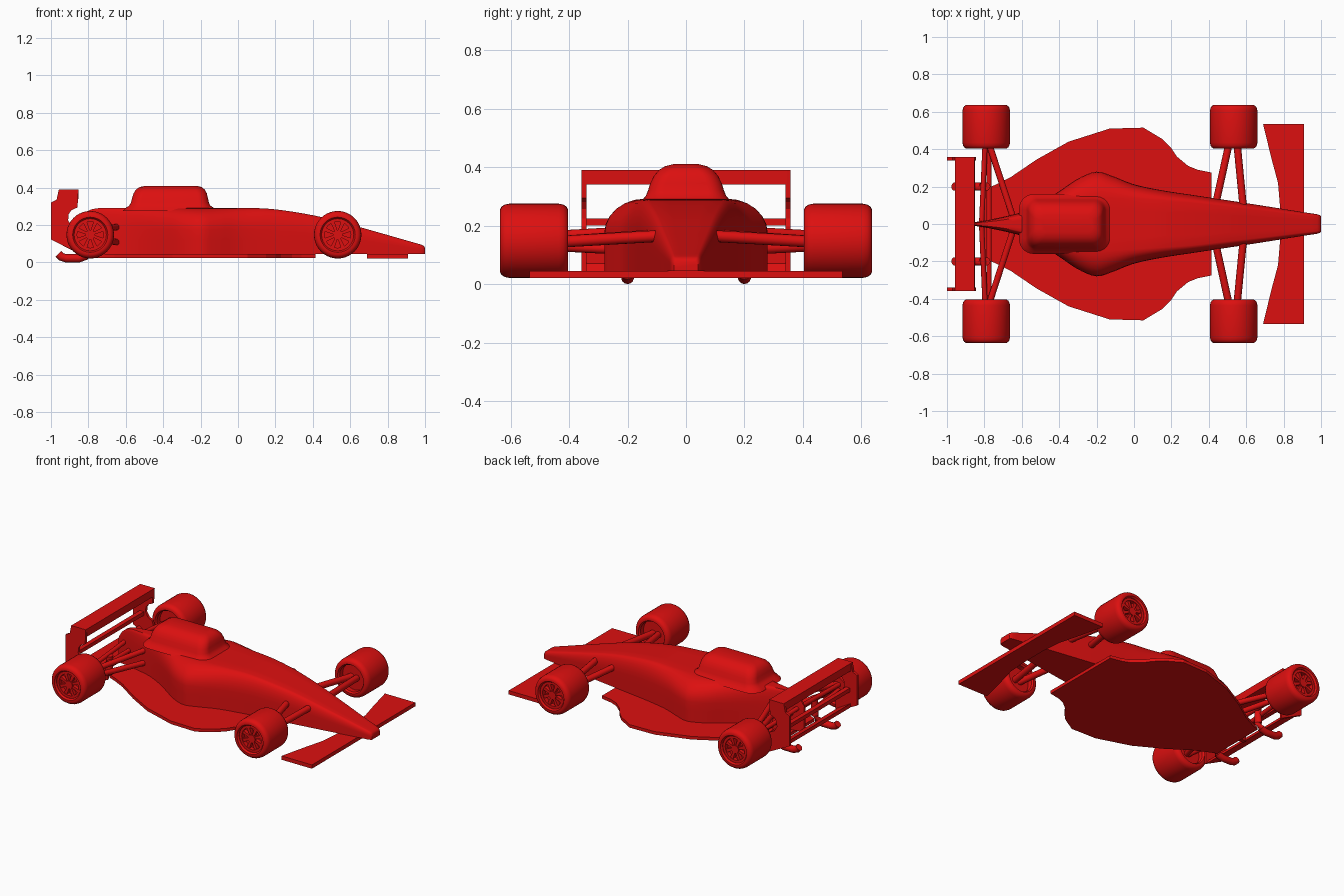
import bpy, bmesh, math
from mathutils import Vector

if "Cube" in bpy.data.objects:
    bpy.data.objects.remove(bpy.data.objects["Cube"])

red = bpy.data.materials.new("racing_red")
red.diffuse_color = (0.72, 0.005, 0.005, 1)
red.use_nodes = True
red.node_tree.nodes["Principled BSDF"].inputs["Base Color"].default_value = red.diffuse_color


def make(name, verts, faces, smooth=35):
    """Mesh object with consistent normals; smooth shading below the given angle."""
    me = bpy.data.meshes.new(name)
    me.from_pydata(verts, [], faces)
    bm = bmesh.new()
    bm.from_mesh(me)
    bmesh.ops.recalc_face_normals(bm, faces=bm.faces)
    bm.to_mesh(me)
    bm.free()
    me.materials.append(red)
    ob = bpy.data.objects.new(name, me)
    bpy.context.collection.objects.link(ob)
    if smooth:
        bpy.ops.object.select_all(action='DESELECT')
        ob.select_set(True)
        bpy.context.view_layer.objects.active = ob
        bpy.ops.object.shade_smooth_by_angle(angle=math.radians(smooth))
    return ob


def loft(name, rings, caps=True, smooth=35):
    """Skin a list of closed rings of equal length."""
    n = len(rings[0])
    verts = [p for r in rings for p in r]
    faces = [(i * n + j, i * n + (j + 1) % n, (i + 1) * n + (j + 1) % n, (i + 1) * n + j)
             for i in range(len(rings) - 1) for j in range(n)]
    if caps:
        faces += [tuple(range(n)), tuple(range(len(verts) - n, len(verts)))]
    return make(name, verts, faces, smooth)


def tube(name, pts, r, n=14):
    """Round bar following a path."""
    pts = [Vector(p) for p in pts]
    rings = []
    for i, p in enumerate(pts):
        d = (pts[min(i + 1, len(pts) - 1)] - pts[max(i - 1, 0)]).normalized()
        u = d.cross(Vector((0.3, 0.2, 1))).normalized()
        v = d.cross(u)
        rings.append([p + r * (u * math.cos(a) + v * math.sin(a))
                      for a in (2 * math.pi * k / n for k in range(n))])
    return loft(name, rings, smooth=50)


def plate_z(name, outline, z0, z1):
    return loft(name, [[(x, y, z) for x, y in outline] for z in (z0, z1)], smooth=0)


def plate_y(name, outline, y0, y1):
    return loft(name, [[(x, y, z) for x, z in outline] for y in (y0, y1)], smooth=0)


def both_sides(half):
    return half + [(x, -y) for x, y in reversed(half)]


def sample(keys, x):
    """Catmull-Rom interpolation of rows keyed by their first value."""
    i = max(k for k in range(len(keys) - 1) if keys[k][0] <= x + 1e-9)
    k0, k1, k2, k3 = (keys[min(max(j, 0), len(keys) - 1)] for j in (i - 1, i, i + 1, i + 2))
    h = k2[0] - k1[0]
    t = (x - k1[0]) / h
    out = []
    for a, b, c, d in zip(k0[1:], k1[1:], k2[1:], k3[1:]):
        m1 = (c - a) / (k2[0] - k0[0]) * h
        m2 = (d - b) / (k3[0] - k1[0]) * h
        out.append((2*t**3 - 3*t*t + 1) * b + (t**3 - 2*t*t + t) * m1
                   + (3*t*t - 2*t**3) * c + (t**3 - t*t) * m2)
    return out


# Body shell: x, half width, flat top half width, top height
body_keys = [
    (-0.86, .008, .004, .21), (-0.83, .014, .008, .255), (-0.78, .022, .012, .285),
    (-0.70, .038, .022, .291), (-0.60, .064, .04, .292), (-0.50, .112, .07, .292),
    (-0.40, .175, .10, .292), (-0.30, .242, .125, .292), (-0.20, .280, .14, .292),
    (-0.12, .258, .14, .292), (0.0, .212, .135, .291), (0.15, .180, .125, .288),
    (0.30, .157, .115, .27), (0.48, .130, .095, .235), (0.70, .096, .07, .175),
    (0.90, .064, .046, .118), (0.98, .052, .038, .095)]
base = 0.045
rings = []
for i in range(71):
    x = -0.86 + 1.84 * i / 70
    w, wt, top = sample(body_keys, min(x, 0.9799))
    h = top - base
    half = [(w, base), (w, base + 0.3 * h)]
    # rounded shoulder from the side up to the flat top
    for k in range(7):
        a = math.pi / 2 * k / 6
        half.append((wt + (w - wt) * math.cos(a), base + h * (0.52 + 0.48 * math.sin(a))))
    half.append((wt * 0.5, top))
    rings.append([(x, y, z) for y, z in half] + [(x, -y, z) for y, z in reversed(half)])
# rounded nose tip
rings.append([(0.994, y * 0.9, base + (z - base) * 0.86) for _, y, z in rings[-1]])
rings.append([(1.0, y * 0.8, base + (z - base) * 0.66) for _, y, z in rings[-2]])
loft("body", rings, smooth=40)

# Cockpit hump: z, x back, x front, half width, corner radius
rings = []
for z, x0, x1, w, r in [(.275, -.615, -.115, .16, .08), (.292, -.60, -.13, .146, .07),
                        (.303, -.582, -.147, .137, .06), (.32, -.572, -.156, .13, .055),
                        (.345, -.566, -.161, .122, .053), (.37, -.558, -.167, .11, .053),
                        (.39, -.545, -.178, .093, .05), (.403, -.525, -.195, .072, .045),
                        (.41, -.495, -.22, .045, .03)]:
    ring = []
    for cx, cy, a0 in [(x1 - r, w - r, 0), (x0 + r, w - r, 90),
                       (x0 + r, r - w, 180), (x1 - r, r - w, 270)]:
        for k in range(8):
            a = math.radians(a0 + 90 * k / 7)
            ring.append((cx + r * math.cos(a), cy + r * math.sin(a), z))
    rings.append(ring)
loft("cockpit_hump", rings, smooth=50)

# Floor and front wing
plate_z("floor", both_sides([
    (.415, .275), (.34, .29), (.29, .31), (.23, .36), (.20, .405), (.15, .455), (.05, .515),
    (-.13, .51), (-.35, .44), (-.52, .345), (-.66, .25), (-.74, .21), (-.80, .185)]), .025, .045)
plate_z("front_wing", both_sides([(.91, .535), (.69, .535), (.735, .35), (.77, .22),
                                  (.78, .10)]), .02, .045)

# Rear wing
endplate = [(-1, .123), (-1, .32), (-.97, .335), (-.958, .39), (-.853, .39), (-.858, .294),
            (-.89, .28), (-.906, .257), (-.908, .225), (-.89, .195), (-.86, .18),
            (-.845, .12), (-.845, .045), (-.875, .06)]
for s in (1, -1):
    plate_y("rear_wing_endplate", endplate, s * .34, s * .357)
plate_y("rear_wing", [(-.958, .34), (-.958, .39), (-.853, .39), (-.853, .34)], -.345, .345)
plate_y("rear_lower_wing", [(-.955, .10), (-.955, .125), (-.86, .07), (-.85, .045)], -.345, .345)
plate_y("rear_beam", [(-.95, .20), (-.95, .225), (-.92, .225), (-.92, .20)], -.345, .345)


def wheel(cx, side):
    """Rounded tyre with a recessed, spoked rim on the outer face."""
    cz, y_mid, n = 0.148, 0.52, 40
    prof = [(.0, .075), (.086, .075), (.086, .106), (.094, .117), (.106, .117), (.117, .111),
            (.124, .10), (.127, .085)]
    prof += [(r, -y) for r, y in reversed(prof)]
    prof[0], prof[-1] = (.002, .075), (.002, -.075)
    loft("wheel", [[(cx + r * math.cos(a), side * (y_mid + y), cz + r * math.sin(a))
                    for a in (2 * math.pi * k / n for k in range(n))] for r, y in prof])
    y0, y1 = side * (y_mid + .07), side * (y_mid + .103)
    tube("wheel_hub", [(cx, y0, cz), (cx, y1, cz)], .026, 20)
    # rim ring
    m = 32
    loft("wheel_rim", [[(cx + r * math.cos(2 * math.pi * k / m), y,
                         cz + r * math.sin(2 * math.pi * k / m)) for k in range(m)]
                       for r, y in [(.088, y0), (.088, y1), (.07, y1), (.07, y0)]], caps=False)
    # spokes
    for k in range(8):
        a = math.pi * (k + .5) / 4
        c, s = math.cos(a), math.sin(a)
        corners = [(.018, -.007), (.075, -.011), (.075, .011), (.018, .007)]
        plate_y("wheel_spoke", [(cx + u * c - v * s, cz + u * s + v * c) for u, v in corners],
                y0, side * (y_mid + .098))


for s in (1, -1):
    for cx in (.533, -.79):
        wheel(cx, s)
    # Front suspension
    tube("front_arm_rear", [(.515, s * .46, .143), (.433, s * .09, .168)], .02)
    tube("front_arm_front", [(.548, s * .46, .143), (.585, s * .08, .165)], .02)
    # Rear suspension
    for z0, z1 in ((.165, .19), (.13, .108)):
        tube("rear_arm_front", [(-.785, s * .46, z0), (-.645, s * .03, z1)], .017)
        tube("rear_arm_straight", [(-.795, s * .46, z0), (-.815, s * .0, z1)], .014)
    tube("rear_axle", [(-.775, s * .46, .148), (-.775, s * .0, .148)], .014)
    # Exhaust pipes curling under the tail
    tube("exhaust_pipe", [(-.96, s * .2, .046), (-.945, s * .2, .03), (-.92, s * .2, .022),
                          (-.85, s * .2, .022), (-.815, s * .2, .034), (-.795, s * .2, .06),
                          (-.79, s * .2, .18)], .022)
